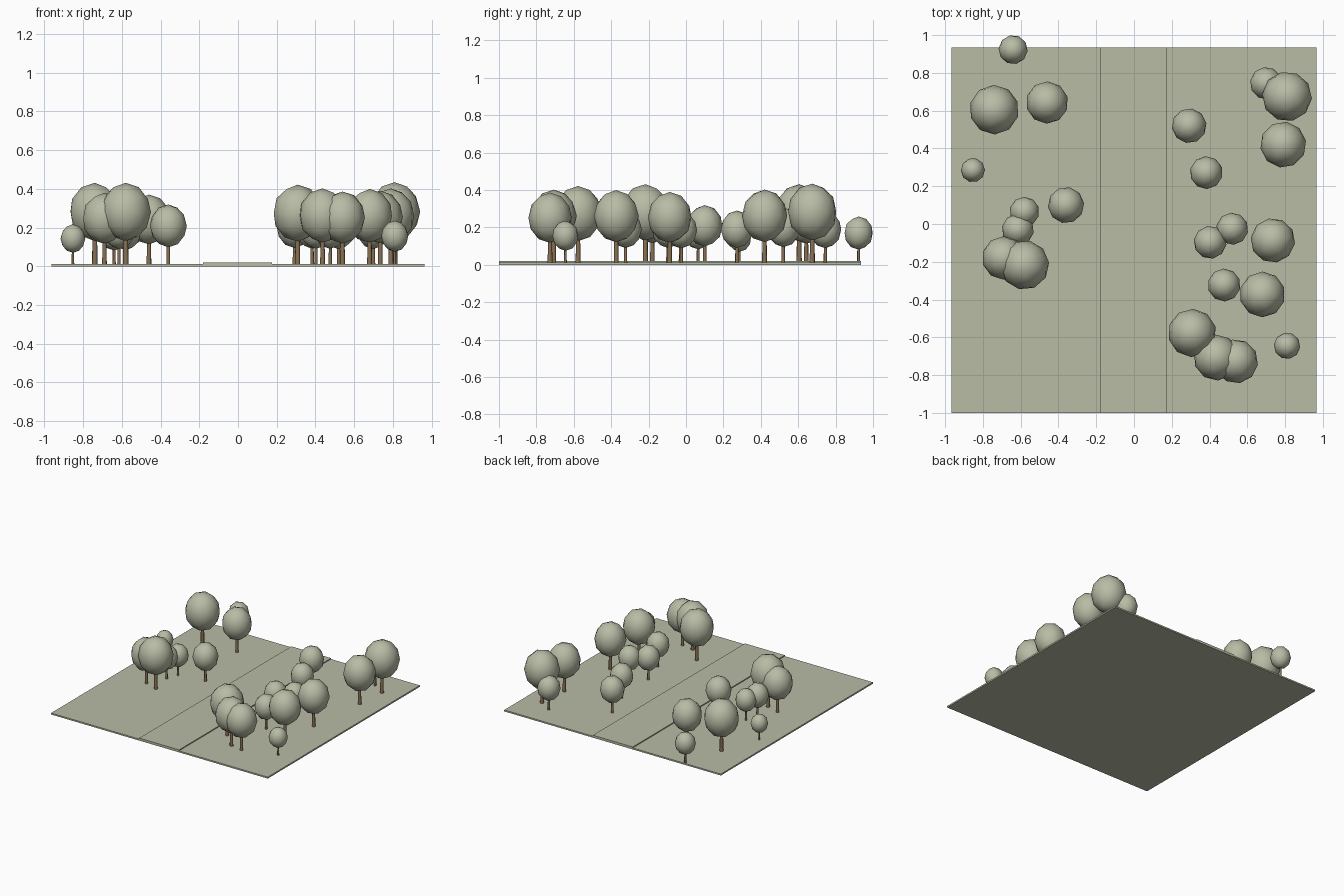
import bpy, math, random

if "Cube" in bpy.data.objects:
    bpy.data.objects.remove(bpy.data.objects["Cube"])

random.seed(4)


def material(name, rgb):
    m = bpy.data.materials.new(name)
    m.diffuse_color = (*rgb, 1.0)
    m.use_nodes = True
    m.node_tree.nodes["Principled BSDF"].inputs["Base Color"].default_value = m.diffuse_color
    return m


SAGE = material("sage green", (0.479, 0.503, 0.376))
BARK = material("bark brown", (0.25, 0.165, 0.088))


def finish(name, mat):
    ob = bpy.context.object
    ob.name = name
    ob.data.materials.append(mat)
    return ob


def box(name, x0, x1, y0, y1, z0, z1, mat):
    bpy.ops.mesh.primitive_cube_add(
        size=1, location=((x0 + x1) / 2, (y0 + y1) / 2, (z0 + z1) / 2))
    ob = finish(name, mat)
    ob.scale = (x1 - x0, y1 - y0, z1 - z0)
    return ob


GROUND_TOP = 0.012


def tree(i, x, y, r):
    # every tree keeps the same proportions, scaled by its crown radius
    centre = GROUND_TOP + 2.05 * r
    turn = random.uniform(0, math.tau)
    bpy.ops.mesh.primitive_cone_add(
        vertices=8, radius1=0.11 * r, radius2=0.085 * r, depth=1.5 * r,
        location=(x, y, GROUND_TOP + 0.75 * r), rotation=(0, 0, turn))
    finish(f"trunk_{i:02d}", BARK)
    bpy.ops.object.shade_smooth_by_angle(angle=math.radians(50))
    bpy.ops.mesh.primitive_ico_sphere_add(
        subdivisions=2, radius=r, location=(x, y, centre), rotation=(0, 0, turn))
    crown = finish(f"crown_{i:02d}", SAGE)
    crown.scale.z = 1.15
    bpy.ops.object.shade_smooth()


# park ground and the raised strip down the middle
box("ground_slab", -0.965, 0.965, -1.0, 0.935, 0.0, GROUND_TOP, SAGE)
box("path_strip", -0.18, 0.175, -1.0, 0.935, GROUND_TOP - 0.004, 0.02, SAGE)

# trees: x, y, crown radius
TREES = [
    (-0.64, 0.923, 0.077), (-0.74, 0.605, 0.131), (-0.46, 0.643, 0.112),
    (-0.853, 0.285, 0.064), (-0.36, 0.10, 0.096), (-0.58, 0.065, 0.079),
    (-0.615, -0.03, 0.085), (-0.69, -0.18, 0.115), (-0.58, -0.217, 0.131),
    (0.70, 0.745, 0.086), (0.81, 0.675, 0.132), (0.79, 0.42, 0.122),
    (0.292, 0.52, 0.092), (0.383, 0.272, 0.087), (0.52, -0.025, 0.085),
    (0.403, -0.097, 0.087), (0.735, -0.087, 0.118), (0.477, -0.323, 0.087),
    (0.68, -0.373, 0.121), (0.308, -0.577, 0.128), (0.437, -0.707, 0.122),
    (0.54, -0.727, 0.117), (0.81, -0.645, 0.070),
]
for i, (x, y, r) in enumerate(TREES, 1):
    tree(i, x, y, r)
